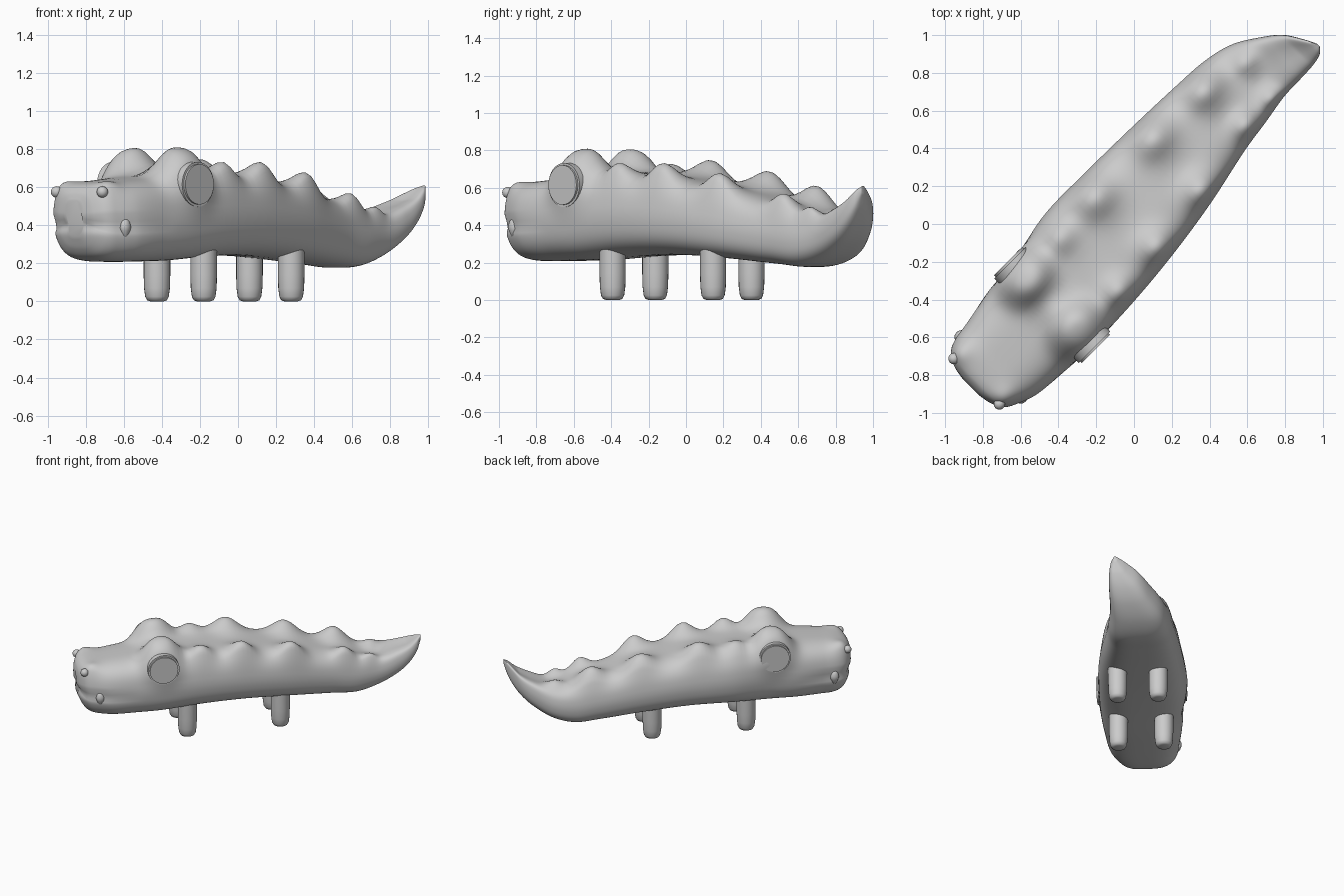
import bpy, bmesh, math
from mathutils import Matrix, Vector

cube = bpy.data.objects.get("Cube")
if cube:
    bpy.data.objects.remove(cube)

grey = bpy.data.materials.new("plain_grey")
grey.use_nodes = True
grey.diffuse_color = (0.6, 0.6, 0.6, 1)
grey.node_tree.nodes["Principled BSDF"].inputs["Base Color"].default_value = (0.6, 0.6, 0.6, 1)

# The animal lies diagonally: local x runs snout to tail, local y to its right
TURN = Matrix.Rotation(math.radians(45), 4, 'Z')


def finish(bm, name, angle=50):
    bmesh.ops.recalc_face_normals(bm, faces=bm.faces)
    mesh = bpy.data.meshes.new(name)
    bm.to_mesh(mesh)
    bm.free()
    mesh.materials.append(grey)
    ob = bpy.data.objects.new(name, mesh)
    bpy.context.collection.objects.link(ob)
    ob.matrix_world = TURN
    bpy.ops.object.select_all(action='DESELECT')
    ob.select_set(True)
    bpy.context.view_layer.objects.active = ob
    bpy.ops.object.shade_smooth_by_angle(angle=math.radians(angle))


# Body stations: along, centre, half width, bottom, top
STATIONS = [
    (-1.222, 0.00, .06, .34, .53), (-1.21, 0.00, .13, .28, .57),
    (-1.18, 0.00, .195, .235, .605),
    (-1.12, 0.00, .235, .213, .625), (-1.0, -.01, .268, .208, .637),
    (-.8, 0.00, .293, .21, .655), (-.6, .005, .305, .215, .675),
    (-.3, .04, .33, .235, .68), (.02, .057, .318, .24, .655),
    (.36, .08, .29, .22, .605), (.7, .11, .248, .19, .53),
    (.88, .117, .228, .178, .49), (1.04, .11, .195, .22, .48),
    (1.18, .07, .15, .30, .525), (1.27, .035, .11, .385, .565),
    (1.33, -.005, .055, .48, .60), (1.36, -.022, .012, .57, .61)]

# Bumps: along, across, height, radius
BUMPS = [
    (-.31, -.21, .085, .09), (0, -.185, .105, .1), (.38, -.14, .105, .1),
    (.79, -.06, .08, .08), (.98, -.05, .05, .06),
    (-.33, .23, .06, .09), (-.05, .25, .1, .115), (.39, .25, .1, .115),
    (.76, .235, .1, .105), (1.02, .18, .05, .07),
    (-1.14, -.18, .03, .07), (-1.14, .18, .03, .07)]
BROWS = [(-.61, -.18, .145, .145), (-.61, .205, .145, .145)]


def station(x):
    # Smooth curve through the station table
    for i in range(len(STATIONS) - 1):
        a, b = STATIONS[i], STATIONS[i + 1]
        if x <= b[0]:
            break
    p = STATIONS[max(i - 1, 0)]
    n = STATIONS[min(i + 2, len(STATIONS) - 1)]
    d = b[0] - a[0]
    f = min(1, max(0, (x - a[0]) / d))
    out = []
    for k in range(1, 5):
        ma = (b[k] - p[k]) / (b[0] - p[0]) * d
        mb = (n[k] - a[k]) / (n[0] - a[0]) * d
        out.append((2*f**3 - 3*f**2 + 1) * a[k] + (f**3 - 2*f**2 + f) * ma
                   + (3*f**2 - 2*f**3) * b[k] + (f**3 - f**2) * mb)
    return out


def spow(value, power):
    return math.copysign(abs(value) ** power, value)


def body_point(x, angle):
    centre, half, low, high = station(x)
    c, s = math.cos(angle), math.sin(angle)
    side, up = spow(c, .6), spow(s, .6)
    z = (low + high) / 2 + up * (high - low) / 2
    width = half * (1 - .07 * max(0, up) - .06 * max(0, -up))
    # Mouth crease and receding jaw
    head = min(1, max(0, (-.75 - x) / .3))
    crease = head * math.exp(-((z - .40) / .03) ** 2)
    width *= 1 - .05 * crease
    y = centre + side * width
    shift = head * (.02 * crease + .05 * max(0, .4 - z) / .2)
    # Hollow along the tail, then back knobs and brows
    weight = min(1, max(0, s) * 1.6)
    if x > .85:
        z -= weight * .03 * (1 - side * side) * min(1, (x - .85) / .2) * min(1, (1.36 - x) / .1)
    for bx, by, h, r in BUMPS:
        z += weight * h * math.exp(-((x - bx) ** 2 + (y - by) ** 2) / r ** 2)
    for bx, by, h, r in BROWS:
        z += weight * h * math.exp(-(((x - bx) ** 2 + (y - by) ** 2) / r ** 2) ** 1.5)
    # Sockets swell sideways to carry the eyes
    socket = math.exp(-(((x + .61) ** 2 + (z - .64) ** 2) / .15 ** 2) ** 1.5)
    y += .035 * side * socket
    return Vector((x + shift, y, z))


def build_body():
    bm = bmesh.new()
    count, sides = 140, 96
    first, last = STATIONS[0][0], STATIONS[-1][0]
    rings = []
    for i in range(count + 1):
        # Rings crowd towards both ends
        f = i / count
        f -= .85 * math.sin(2 * math.pi * f) / (2 * math.pi)
        x = first + (last - first) * f
        rings.append([bm.verts.new(body_point(x, 2 * math.pi * j / sides)) for j in range(sides)])
    for a, b in zip(rings, rings[1:]):
        for j in range(sides):
            k = (j + 1) % sides
            bm.faces.new((a[j], a[k], b[k], b[j]))
    bm.faces.new(rings[0])
    bm.faces.new(rings[-1])
    finish(bm, "body", 60)


def build_leg(name, x, y):
    # Round post with a softened foot
    bm = bmesh.new()
    profile = [(.035, 0), (.052, .006), (.062, .025), (.068, .07), (.07, .14), (.07, .28)]
    verts = [bm.verts.new((r, 0, z)) for r, z in profile]
    edges = [bm.edges.new(pair) for pair in zip(verts, verts[1:])]
    bmesh.ops.spin(bm, geom=verts + edges, axis=(0, 0, 1), cent=(0, 0, 0),
                   steps=24, angle=2 * math.pi)
    bmesh.ops.remove_doubles(bm, verts=bm.verts, dist=.0005)
    bmesh.ops.holes_fill(bm, edges=bm.edges, sides=0)
    bmesh.ops.translate(bm, verts=bm.verts, vec=(x, y, 0))
    finish(bm, name)


def build_eye(name, outer, sign):
    # Flat round disc with a softened rim, sunk into its socket
    bm = bmesh.new()
    bmesh.ops.create_cone(bm, cap_ends=True, segments=32, radius1=.118, radius2=.118, depth=.07)
    rim = [e for e in bm.edges if abs(e.verts[0].co.z - e.verts[1].co.z) < .001]
    bmesh.ops.bevel(bm, geom=rim, offset=.012, segments=2, affect='EDGES')
    bmesh.ops.transform(bm, verts=bm.verts,
                        matrix=Matrix.Translation((-.61, outer - sign * .035, .615))
                        @ Matrix.Rotation(math.pi / 2, 4, 'X'))
    finish(bm, name, 35)


def build_ball(name, at, scale, point=0):
    # Ellipsoid whose lower half can narrow to a point
    bm = bmesh.new()
    bmesh.ops.create_uvsphere(bm, u_segments=20, v_segments=12, radius=1)
    for v in bm.verts:
        v.co.xy *= 1 - point * max(0, -v.co.z)
        v.co = Vector(a * b for a, b in zip(v.co, scale)) + Vector(at)
    finish(bm, name)


build_body()
for name, x, y in (("front_right_leg", -.417, .185), ("front_left_leg", -.405, -.15),
                   ("back_right_leg", .29, .205), ("back_left_leg", .30, -.095)):
    build_leg(name, x, y)
build_eye("left_eye", -.325, -1)
build_eye("right_eye", .332, 1)
for side, sign in (("left", -1), ("right", 1)):
    build_ball(side + "_nostril", (-1.178, sign * .17, .575), (.03, .03, .03))
    build_ball(side + "_tooth", (-1.07, sign * .233, .385), (.033, .026, .052), .4)
